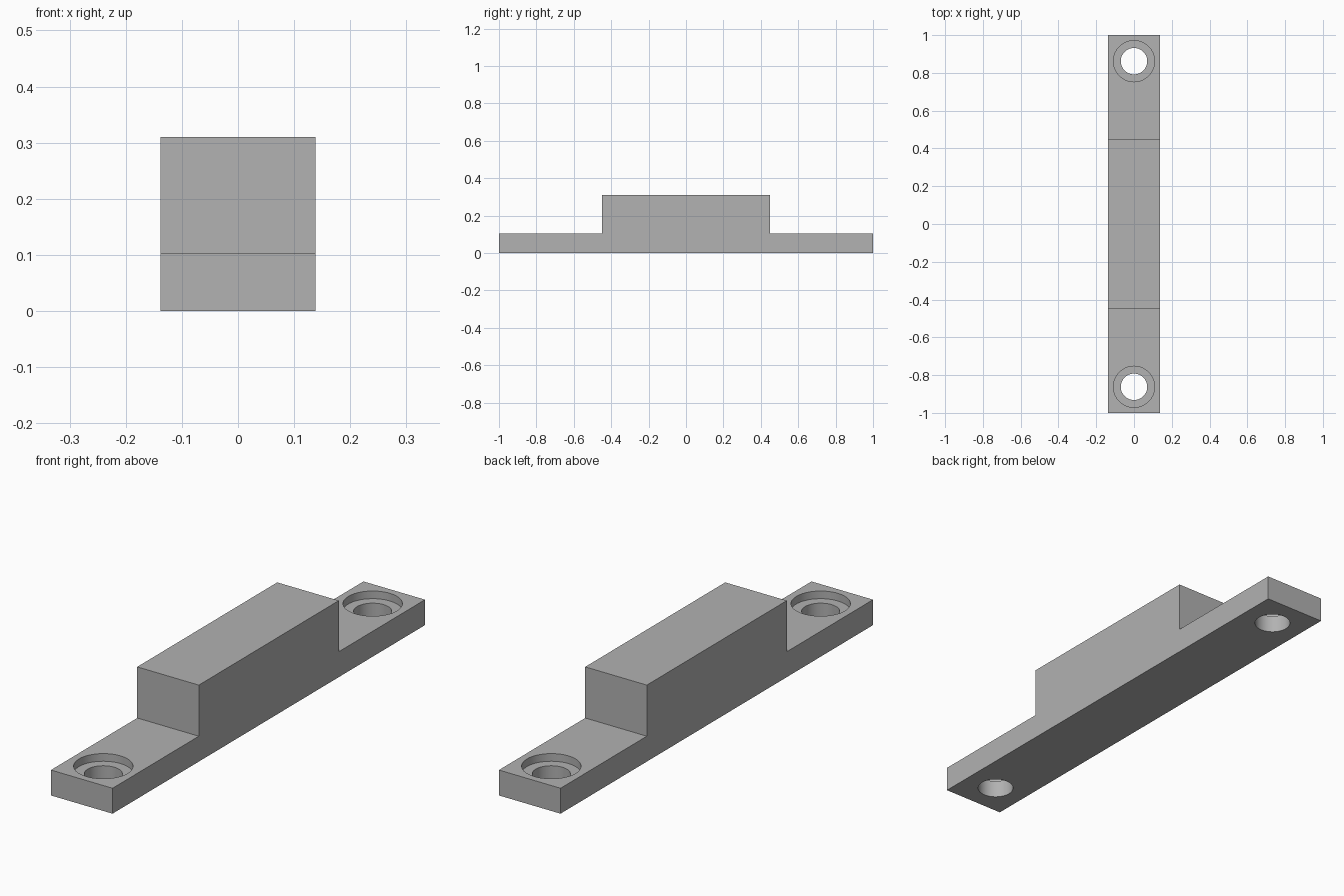
import bpy
import bmesh

# Start without the default cube
default = bpy.data.objects.get("Cube")
if default:
    bpy.data.objects.remove(default, do_unlink=True)

HALF_WIDTH = 0.138
FLANGE_TOP = 0.103
BLOCK_TOP = 0.31
BLOCK_END = 0.448
HOLE_Y = 0.862
HOLE_RADIUS = 0.07
BORE_RADIUS = 0.109
BORE_FLOOR = FLANGE_TOP - 0.031

# Plain grey material
grey = bpy.data.materials.new("grey")
grey.use_nodes = True
colour = (0.445, 0.445, 0.445, 1)
grey.diffuse_color = colour
grey.node_tree.nodes["Principled BSDF"].inputs["Base Color"].default_value = colour


def extrude_profile(name, profile, half_width):
    """Extrude a (y, z) outline across x."""
    bm = bmesh.new()
    face = bm.faces.new([bm.verts.new((-half_width, y, z)) for y, z in profile])
    result = bmesh.ops.extrude_face_region(bm, geom=[face])
    moved = [v for v in result["geom"] if isinstance(v, bmesh.types.BMVert)]
    bmesh.ops.translate(bm, verts=moved, vec=(2 * half_width, 0, 0))
    bmesh.ops.recalc_face_normals(bm, faces=bm.faces)
    mesh = bpy.data.meshes.new(name)
    bm.to_mesh(mesh)
    bm.free()
    mesh.materials.append(grey)
    obj = bpy.data.objects.new(name, mesh)
    bpy.context.collection.objects.link(obj)
    return obj


def cut_cylinder(target, radius, y, bottom, top):
    """Drill an upright round hole into the target."""
    bpy.ops.mesh.primitive_cylinder_add(
        vertices=64, radius=radius, depth=top - bottom,
        location=(0, y, (bottom + top) / 2))
    cutter = bpy.context.object
    cutter.name = "hole_cutter"
    cutter.hide_render = True
    cutter.data.materials.append(grey)
    bpy.context.view_layer.objects.active = target
    mod = target.modifiers.new("hole", "BOOLEAN")
    mod.operation = "DIFFERENCE"
    mod.solver = "EXACT"
    mod.object = cutter
    bpy.ops.object.modifier_apply(modifier=mod.name)
    bpy.data.objects.remove(cutter, do_unlink=True)


# Stepped bar: raised block between two mounting flanges
half = [(1, 0), (1, FLANGE_TOP), (BLOCK_END, FLANGE_TOP), (BLOCK_END, BLOCK_TOP)]
outline = half + [(-y, z) for y, z in reversed(half)]
bar = extrude_profile("mounting_bar", outline, HALF_WIDTH)

# Counterbored screw hole in each flange
for side in (-1, 1):
    cut_cylinder(bar, HOLE_RADIUS, side * HOLE_Y, -0.1, 0.2)
    cut_cylinder(bar, BORE_RADIUS, side * HOLE_Y, BORE_FLOOR, 0.2)

# Smooth hole walls, sharp edges elsewhere
bpy.ops.object.select_all(action="DESELECT")
bar.select_set(True)
bpy.context.view_layer.objects.active = bar
bpy.ops.object.shade_smooth_by_angle()
